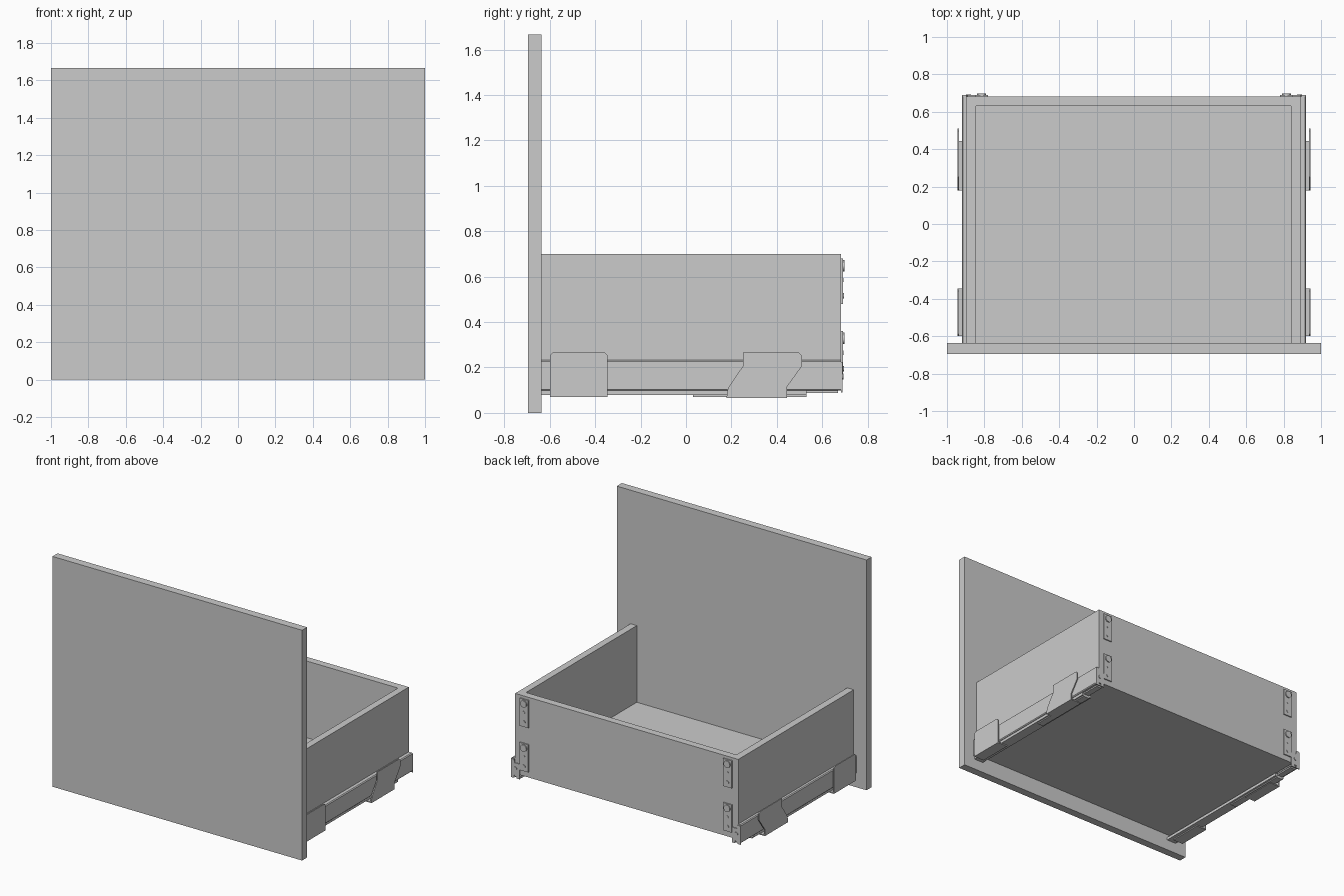
import bpy, bmesh, math
from mathutils import Matrix

if "Cube" in bpy.data.objects:
    bpy.data.objects.remove(bpy.data.objects["Cube"])


def finish(name, bm):
    bmesh.ops.recalc_face_normals(bm, faces=bm.faces)
    me = bpy.data.meshes.new(name)
    bm.to_mesh(me)
    bm.free()
    ob = bpy.data.objects.new(name, me)
    bpy.context.collection.objects.link(ob)
    return ob


def box(name, x, y, z):
    bm = bmesh.new()
    bmesh.ops.create_cube(bm, size=1)
    for v in bm.verts:
        for i, (a, b) in enumerate((x, y, z)):
            v.co[i] = a if v.co[i] < 0 else b
    return finish(name, bm)


def prism(name, pts, axis, a, b):
    """Extrude a closed outline: axis 'x' takes (y, z), axis 'y' takes (x, z)."""
    bm = bmesh.new()
    place = (lambda p: (a, p[0], p[1])) if axis == 'x' else (lambda p: (p[0], a, p[1]))
    f = bm.faces.new([bm.verts.new(place(p)) for p in pts])
    g = bmesh.ops.extrude_face_region(bm, geom=[f])
    for e in g['geom']:
        if isinstance(e, bmesh.types.BMVert):
            e.co['xyz'.index(axis)] = b
    return finish(name, bm)


def disc(name, x, z, r, y0, y1):
    bm = bmesh.new()
    m = Matrix.Translation((x, (y0 + y1) / 2, z)) @ Matrix.Rotation(math.pi / 2, 4, 'X')
    bmesh.ops.create_cone(bm, cap_ends=True, segments=24, radius1=r, radius2=r,
                          depth=y1 - y0, matrix=m)
    return finish(name, bm)


def mx(s, pts):
    return [(s * x, z) for x, z in pts]


def span(s, a, b):
    return tuple(sorted((s * a, s * b)))


# Wooden panels
box("front_panel", (-1, 1), (-0.695, -0.637), (0, 1.667))
box("left_side", (-0.897, -0.845), (-0.637, 0.683), (0.12, 0.70))
box("right_side", (0.84, 0.89), (-0.637, 0.683), (0.12, 0.70))
box("back_panel", (-0.845, 0.84), (0.63, 0.683), (0.12, 0.70))
box("drawer_floor", (-0.845, 0.84), (-0.637, 0.63), (0.12, 0.145))

for s, side in ((-1, "left"), (1, "right")):
    # Sheet metal runner along the lower edge of the side
    prism(side + "_runner", mx(s, [
        (0.89, 0.232), (0.914, 0.232), (0.92, 0.226), (0.92, 0.104),
        (0.914, 0.098), (0.85, 0.098), (0.85, 0.108), (0.908, 0.108),
        (0.908, 0.222), (0.89, 0.222)]), 'y', -0.637, 0.683)
    box(side + "_runner_base", span(s, 0.835, 0.91), (-0.637, 0.53), (0.078, 0.099))
    box(side + "_runner_tail", span(s, 0.855, 0.90), (0.53, 0.67), (0.088, 0.099))
    box(side + "_runner_foot", span(s, 0.85, 0.90), (0.03, 0.53), (0.070, 0.079))

    # Front mounting bracket: rounded plate and return flange
    prism(side + "_front_bracket", [
        (-0.60, 0.07), (-0.345, 0.07), (-0.345, 0.252), (-0.357, 0.265),
        (-0.588, 0.265), (-0.60, 0.252)], 'x', s * 0.935, s * 0.943)
    box(side + "_front_bracket_flange", span(s, 0.86, 0.938), (-0.60, -0.345), (0.07, 0.078))

    # Rear mounting bracket: leaning plate and return flange
    prism(side + "_rear_bracket", [
        (0.178, 0.066), (0.445, 0.066), (0.445, 0.115), (0.51, 0.205),
        (0.51, 0.252), (0.498, 0.265), (0.25, 0.265), (0.25, 0.205),
        (0.185, 0.11)], 'x', s * 0.935, s * 0.943)
    box(side + "_rear_bracket_flange", span(s, 0.86, 0.938), (0.18, 0.445), (0.066, 0.074))

    # Notched runner end plate with catch and screw
    prism(side + "_end_plate", mx(s, [
        (0.85, 0.09), (0.875, 0.09), (0.875, 0.11), (0.895, 0.11),
        (0.895, 0.09), (0.92, 0.09), (0.92, 0.225), (0.895, 0.225),
        (0.89, 0.20), (0.85, 0.20)]), 'y', 0.683, 0.689)
    disc(side + "_end_plate_screw", s * 0.885, 0.16, 0.013, 0.688, 0.693)

    # Two clips on the outside of the back panel
    for level, top in (("upper", 0.68), ("lower", 0.36)):
        n = f"{side}_{level}_clip"
        h = 0.20
        box(n + "_plate", span(s, 0.78, 0.85), (0.683, 0.691), (top - h, top))
        disc(n + "_cam", s * 0.815, top - 0.032, 0.025, 0.690, 0.699)
        disc(n + "_middle_screw", s * 0.815, top - 0.095, 0.009, 0.690, 0.693)
        disc(n + "_bottom_screw", s * 0.815, top - 0.165, 0.012, 0.690, 0.695)
